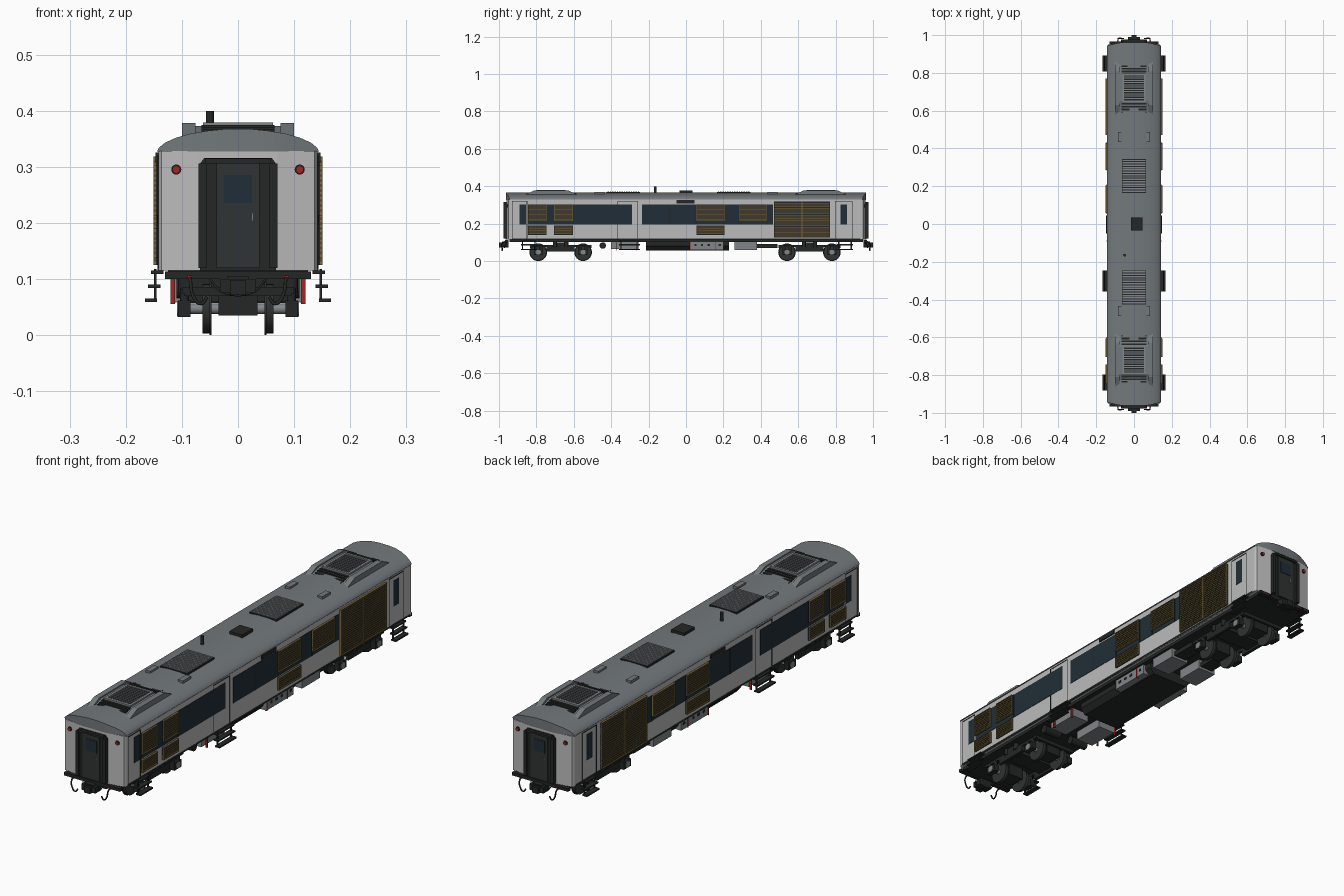
import bpy, bmesh, math
from mathutils import Matrix, Vector

cube = bpy.data.objects.get("Cube")
if cube:
    bpy.data.objects.remove(cube, do_unlink=True)


def material(name, r, g, b):
    m = bpy.data.materials.new(name)
    m.use_nodes = True
    m.diffuse_color = (r, g, b, 1)
    node = m.node_tree.nodes["Principled BSDF"]
    node.inputs["Base Color"].default_value = (r, g, b, 1)
    node.inputs["Roughness"].default_value = 0.6
    return m


WALL = material("wall_grey", .5, .5, .5)
ROOF = material("roof_grey", .17, .19, .2)
STEEL = material("mid_grey", .22, .24, .25)
BLACK = material("black", .018, .02, .02)
DOOR = material("door_black", .03, .033, .033)
GLASS = material("glass", .015, .027, .038)
MESH = material("olive_grille", .1, .075, .03)
TRIM = material("olive_trim", .2, .14, .045)
RED = material("red", .35, .02, .02)
WIDTH, FLOOR, EAVE = .142, .115, .328


def finish(bm, name, mat, smooth=False):
    bmesh.ops.recalc_face_normals(bm, faces=bm.faces)
    mesh = bpy.data.meshes.new(name)
    bm.to_mesh(mesh)
    bm.free()
    obj = bpy.data.objects.new(name, mesh)
    mesh.materials.append(mat)
    bpy.context.collection.objects.link(obj)
    if smooth:
        bpy.ops.object.select_all(action='DESELECT')
        obj.select_set(True)
        bpy.context.view_layer.objects.active = obj
        bpy.ops.object.shade_smooth_by_angle(angle=math.radians(35))
    return obj


def boxes(name, mat, specs):
    """One object from boxes given as (x0, x1, y0, y1, z0, z1)."""
    bm = bmesh.new()
    for x0, x1, y0, y1, z0, z1 in specs:
        size = Matrix.Diagonal((abs(x1 - x0), abs(y1 - y0), abs(z1 - z0), 1))
        mid = Vector((x0 + x1, y0 + y1, z0 + z1)) / 2
        bmesh.ops.create_cube(bm, size=1, matrix=Matrix.Translation(mid) @ size)
    return finish(bm, name, mat)


def sides(specs):
    return list(specs) + [(-s[0], -s[1], *s[2:]) for s in specs]


def ends(specs):
    return list(specs) + [(*s[:2], -s[2], -s[3], *s[4:]) for s in specs]


def prism(name, mat, points, axis, a, b, smooth=False):
    """Extrude a 2D outline from a to b along an axis index."""
    bm = bmesh.new()
    def place(p, h):
        co = list(p)
        co.insert(axis, h)
        return bm.verts.new(co)
    low = [place(p, a) for p in points]
    high = [place(p, b) for p in points]
    bm.faces.new(low)
    bm.faces.new(high)
    for i in range(len(low)):
        j = (i + 1) % len(low)
        bm.faces.new((low[i], low[j], high[j], high[i]))
    return finish(bm, name, mat, smooth)


def rods(name, mat, specs, segments=20):
    """Cylinders given as (centre, axis, radius, length)."""
    bm = bmesh.new()
    for centre, axis, radius, length in specs:
        turn = Vector((0, 0, 1)).rotation_difference(Vector(axis)).to_matrix().to_4x4()
        bmesh.ops.create_cone(bm, cap_ends=True, segments=segments, radius1=radius,
                              radius2=radius, depth=length, matrix=Matrix.Translation(centre) @ turn)
    return finish(bm, name, mat, True)


def tube(name, mat, points, radius):
    curve = bpy.data.curves.new(name, 'CURVE')
    curve.dimensions = '3D'
    curve.bevel_depth = radius
    curve.bevel_resolution = 2
    curve.resolution_u = 6
    spline = curve.splines.new('BEZIER')
    spline.bezier_points.add(len(points) - 1)
    for bp, co in zip(spline.bezier_points, points):
        bp.co = co
        bp.handle_left_type = bp.handle_right_type = 'AUTO'
    curve.materials.append(mat)
    bpy.context.collection.objects.link(bpy.data.objects.new(name, curve))


# Body shell with slightly bowed ends
half_plan = [(WIDTH, .94), (.136, .95), (.07, .96)]
plan = half_plan + [(-x, y) for x, y in reversed(half_plan)]
plan += [(-x, -y) for x, y in plan]
prism("body_shell", WALL, plan, 2, FLOOR, EAVE)

# Arched roof following the bowed ends
half_arch = [(.144, EAVE), (.141, .334), (.13, .343), (.11, .352), (.085, .359), (.055, .364), (.025, .367)]
arch = half_arch + [(-x, z) for x, z in reversed(half_arch)]
bm = bmesh.new()
rows = []
for x, z in arch:
    y = .962 - max(0, abs(x) - .07) * .25
    rows.append([bm.verts.new(c) for c in ((x, -y, EAVE - .001), (x, -y, z), (x, y, z), (x, y, EAVE - .001))])
for r, s in zip(rows, rows[1:]):
    for k in range(4):
        bm.faces.new((r[k], r[(k + 1) % 4], s[(k + 1) % 4], s[k]))
finish(bm, "arched_roof", ROOF, True)

# Side windows and doors
HIGH, LOW = (.195, .302), (.138, .19)
panes = [(-.89, -.855), (-.845, -.605), (-.6, -.288), (-.235, .465), (.825, .862)]
boxes("side_windows", GLASS, sides([(.14, .1435, a, b, *HIGH) for a, b in panes]))
boxes("window_posts", BLACK, sides([(.14, .1445, y - .003, y + .003, *HIGH) for y in (-.602, -.09, .055, .205, .285, .43)]))
door_lines = []
for a, b in ((-.93, -.85), (-.365, -.258), (.797, .89)):
    door_lines += [(.14, .1435, y - .0015, y + .0015, .12, .32) for y in (a, b)]
    door_lines.append((.14, .1435, a, b, .317, .32))
boxes("side_door_seams", BLACK, sides(door_lines))
boxes("sill_strip", DOOR, sides([(.135, .1435, -.93, .93, FLOOR, .121)]))

# Framed louvre grilles on the sides
panels = [(-.845, -.745, .213, .302), (-.705, -.605, .213, .302), (-.845, -.745, *LOW),
          (-.705, -.605, *LOW), (.057, .205, .213, .302), (.057, .205, *LOW),
          (.285, .43, .213, .302), (.47, .62, .125, .318), (.62, .77, .125, .318)]
backs, slats, frames = [], [], []
for a, b, z0, z1 in panels:
    t = .003
    backs.append((.14, .146, a, b, z0, z1))
    frames += [(.14, .151, a, b, z, z + t) for z in (z0, z1 - t)]
    frames += [(.14, .151, y, y + t, z0, z1) for y in (a, b - t)]
    count = round((z1 - z0) / .009)
    for i in range(1, count):
        z = z0 + (z1 - z0) * i / count
        slats.append((.145, .1495, a, b, z - .0028, z + .0028))
boxes("grille_backs", BLACK, sides(backs))
boxes("grille_slats", MESH, sides(slats))
boxes("grille_frames", TRIM, sides(frames))
boxes("eave_vents", BLACK, sides([(.14, .147, -.05, .045, .308, .325)]))

# End doors, gangway frames, lamps and grab handles
for s, label in ((-1, "front"), (1, "back")):
    outline = [(-.068, FLOOR), (-.068, .305), (-.06, .316), (.06, .316), (.068, .305), (.068, FLOOR)]
    prism(label + "_gangway_plate", BLACK, outline, 1, s * .95, s * .966)
    e = lambda x0, x1, z0, z1, d: (x0, x1, s * .95, s * d, z0, z1)
    boxes(label + "_gangway_frame", BLACK, sides([e(.055, .07, .12, .306, .977)]) + [e(-.058, .058, .306, .315, .977)])
    boxes(label + "_end_door", DOOR, [e(-.038, .038, .12, .306, .97)])
    boxes(label + "_end_window", GLASS, [e(-.025, .025, .235, .285, .972)])
    boxes(label + "_door_handle", WALL, [(-s * .024, -s * .027, s * .96, s * .975, .203, .218)])
    rods(label + "_tail_lamps", RED, [((x, s * .955, .295), (0, 1, 0), .007, .012) for x in (-.11, .11)])
    rods(label + "_lamp_rims", BLACK, [((x, s * .953, .295), (0, 1, 0), .009, .01) for x in (-.11, .11)])
    # Coupler and hoses
    boxes(label + "_coupler", BLACK, [e(-.02, .02, .08, .104, .985), e(-.032, .032, .075, .1, .99),
                                      e(-.014, .014, .072, .098, 1), e(-.13, .13, .1, .113, .967)])
    for x in (-1, 1):
        tube(label + "_air_hose", BLACK, [(x * .085, s * .955, .1), (x * .085, s * .978, .098),
             (x * .08, s * .983, .07), (x * .066, s * .983, .056), (x * .055, s * .982, .068)], .003)
        tube(label + "_jumper_cable", BLACK, [(x * .05, s * .955, .1), (x * .03, s * .972, .078), (0, s * .97, .07)], .002)
    boxes(label + "_hose_valves", RED, sides([e(.082, .09, .1, .106, .972)]))

# Roof cooling units near both ends
for s, label in ((-1, "front"), (1, "back")):
    fin = [(s * y, z) for y, z in ((.57, .35), (.63, .378), (.81, .378), (.87, .35))]
    for x in (-1, 1):
        prism(label + "_unit_fin", ROOF, fin, 0, x * .076, x * .1)
    hood = [(s * y, z) for y, z in ((.575, .355), (.65, .373), (.795, .373), (.845, .355))]
    prism(label + "_unit_hood", ROOF, hood, 0, -.076, .076)
    boxes(label + "_unit_well", BLACK, [(-.055, .055, s * .655, s * .79, .37, .3755)])
    frame = sides([(.052, .062, s * .645, s * .8, .37, .379)])
    frame += [(-.062, .062, s * y, s * (y + .01), .37, .379) for y in (.645, .79)]
    boxes(label + "_unit_frame", STEEL, frame)
    boxes(label + "_unit_slats", STEEL, [(-.052, .052, s * (.662 + i * .012), s * (.667 + i * .012), .373, .378) for i in range(11)])
    vents = [(-.065, .065, s * y, s * (y + .009), .352, z) for y, z in
             ((.587, .363), (.602, .367), (.617, .371), (.632, .373), (.803, .374), (.818, .37), (.83, .366))]
    boxes(label + "_unit_end_vents", BLACK, vents)

# Central roof grilles, hatches, vent and exhaust
for y0, label in ((-.425, "front"), (.165, "back")):
    boxes(label + "_roof_grille_base", BLACK, [(-.063, .063, y0, y0 + .18, .355, .3695)])
    boxes(label + "_roof_grille_slats", STEEL, [(-.06, .06, y0 + .005 + i * .0125, y0 + .0125 + i * .0125, .36, .373) for i in range(14)])
boxes("roof_hatches", ROOF, sides(ends([(.064, .086, .435, .488, .35, .37)])))
boxes("roof_vent", BLACK, [(-.016, .044, -.035, .035, .355, .378)])
rods("exhaust_pipe", BLACK, [((-.05, -.165, .378), (0, 0, 1), .007, .042)])

# Underframe and equipment below the floor
boxes("underframe", BLACK, [(-.125, .125, -.945, .945, .102, FLOOR)])
hull = [(-.105, .11), (-.105, .08), (-.085, .057), (.085, .057), (.105, .08), (.105, .11)]
prism("main_tank", BLACK, hull, 1, -.215, .23)
boxes("equipment_cabinets", STEEL, sides([(.08, .118, .02, .2, .06, .108), (.03, .115, .26, .38, .06, .105),
                                          (.03, .11, -.4, -.26, .065, .105)]))
boxes("cabinet_red_marks", RED, sides([(.11, .12, y, y + .004, .058, .104) for y in (.02, .155)]
                                     + [(.112, .12, y, y + .004, .055, .1) for y in (-.375, -.265)]))
boxes("cabinet_latches", BLACK, sides([(.115, .12, y, y + .012, .08, .09) for y in (.045, .08, .115, .175)]))
boxes("pipe_tray", BLACK, sides([(.04, .1, .38, .49, .07, .09)]))
rods("air_tanks", BLACK, [((x, -.445, .083), (1, 0, 0), .017, .08) for x in (-.07, .07)])

# Boarding steps under each side door
treads, struts = [], []
for y, half in ((-.84, .042), (-.302, .056), (.85, .042)):
    for z, x in ((.112, .155), (.087, .16), (.062, .166)):
        treads.append((x - .022, x, y - half, y + half, z - .003, z + .003))
    struts += [(.145, .15, y + k * half * .8 - .003, y + k * half * .8 + .003, .06, .118) for k in (-1, 1)]
boxes("step_treads", BLACK, sides(treads))
boxes("step_struts", BLACK, sides(struts))

# Bogies with wheelsets, axle boxes and springs
for c, label in ((-.67, "front"), (.66, "back")):
    axles = (c - .12, c + .12)
    wheels, flanges, shafts, hubs, springs = [], [], [], [], []
    parts = [(.088, .1, c - .165, c + .165, .074, .086), (.088, .102, c - .075, c + .075, .05, .074),
             (0, .1, c - .04, c + .04, .06, .1), (0, .095, c - .165, c - .15, .07, .086),
             (0, .095, c + .15, c + .165, .07, .086)]
    for y in axles:
        parts.append((.085, .107, y - .024, y + .024, .032, .062))
        shafts.append(((0, y, .047), (1, 0, 0), .009, .19))
        for x in (-1, 1):
            wheels.append(((x * .056, y, .047), (1, 0, 0), .044, .014))
            flanges.append(((x * .049, y, .047), (1, 0, 0), .047, .004))
            hubs.append(((x * .105, y, .047), (1, 0, 0), .014, .008))
            springs += [((x * .095, y + k, .068), (0, 0, 1), .008, .03) for k in (-.016, .016)]
    for k in (-.03, .03):
        springs += [((x * .096, c + k, .09), (0, 0, 1), .011, .03) for x in (-1, 1)]
    boxes(label + "_bogie_frame", BLACK, sides(parts))
    rods(label + "_wheels", DOOR, wheels + flanges, 32)
    rods(label + "_axles", STEEL, shafts)
    rods(label + "_axle_caps", STEEL, hubs)
    rods(label + "_springs", BLACK, springs, 12)
    boxes(label + "_gear_cases", BLACK, [(-.035, .035, y - .035, y + .035, .035, .085) for y in axles])
